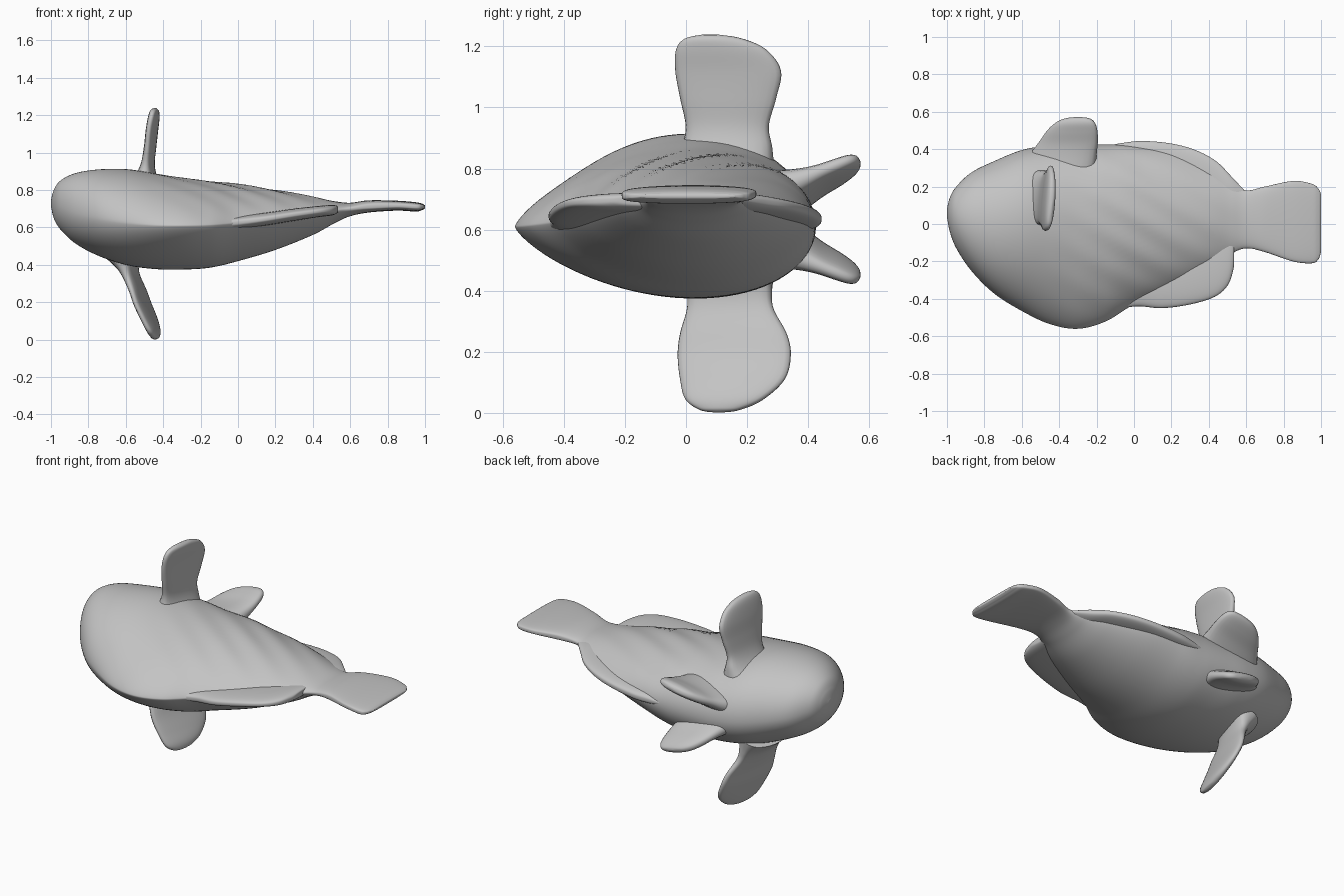
import bpy, bmesh, math
from mathutils import Vector

if "Cube" in bpy.data.objects:
    bpy.data.objects.remove(bpy.data.objects["Cube"], do_unlink=True)

grey = bpy.data.materials.new("plain_grey")
grey.use_nodes = True
COLOUR = (0.55, 0.55, 0.55, 1)
grey.diffuse_color = COLOUR
grey.node_tree.nodes["Principled BSDF"].inputs["Base Color"].default_value = COLOUR
grey.node_tree.nodes["Principled BSDF"].inputs["Roughness"].default_value = 0.7


def resample(rows, steps):
    """Smooth curve through rows of numbers."""
    out = []
    for i in range(len(rows) - 1):
        p0, p1 = rows[max(i - 1, 0)], rows[i]
        p2, p3 = rows[i + 1], rows[min(i + 2, len(rows) - 1)]
        for k in range(steps):
            t = k / steps
            out.append([b + 0.5 * t * (c - a + t * (2*a - 5*b + 4*c - d + t * (3*(b - c) + d - a)))
                        for a, b, c, d in zip(p0, p1, p2, p3)])
    return out + [list(rows[-1])]


def ramp(x, start, end):
    """Smooth step from 0 to 1."""
    t = min(max((x - start) / (end - start), 0), 1)
    return t * t * (3 - 2 * t)


def loft(name, rings):
    """Skin closed rings of points and cap both ends."""
    bm = bmesh.new()
    vs = [[bm.verts.new(p) for p in ring] for ring in rings]
    n = len(vs[0])
    for r, q in zip(vs, vs[1:]):
        for j in range(n):
            bm.faces.new((r[j], r[(j + 1) % n], q[(j + 1) % n], q[j]))
    bm.faces.new(vs[0])
    bm.faces.new(vs[-1])
    bmesh.ops.recalc_face_normals(bm, faces=bm.faces)
    me = bpy.data.meshes.new(name)
    bm.to_mesh(me)
    bm.free()
    me.materials.append(grey)
    ob = bpy.data.objects.new(name, me)
    bpy.context.collection.objects.link(ob)
    bpy.ops.object.select_all(action='DESELECT')
    ob.select_set(True)
    bpy.context.view_layer.objects.active = ob
    bpy.ops.object.shade_smooth_by_angle(angle=math.radians(60))


def lens_ring(x, y0, y1, top, bottom, edge, a, b, ripple=0.0, n=44):
    """Section across x: exponents a and b set how full it is at y0 and y1."""
    peak = a / (a + b)
    norm = peak ** a * (1 - peak) ** b
    ring = []
    for i in range(2 * n):
        s = (1 - math.cos(math.pi * i / n)) / 2
        f = (s ** a) * (max(1 - s, 0) ** b) / norm
        y = y0 + (y1 - y0) * s
        if i <= n:
            z = edge + (top - edge) * f + ripple * f * math.sin(34 * (y + 0.6 * x))
        else:
            z = edge - (edge - bottom) * f
        ring.append((x, y, z))
    return ring


def fin(name, rows, chord, steps=6, n=28):
    """Flat fin along rows of (x, y, z, half width, half thickness)."""
    chord = Vector(chord).normalized()
    span = Vector(rows[-1][:3]) - Vector(rows[0][:3])
    thick = chord.cross(span).normalized()
    rings = []
    for x, y, z, w, t in resample(rows, steps):
        ring = []
        for i in range(n):
            c, s = math.cos(2 * math.pi * i / n), math.sin(2 * math.pi * i / n)
            ring.append(Vector((x, y, z)) + chord * w * c
                        + thick * t * math.copysign(abs(s) ** 0.7, s))
        rings.append(ring)
    loft(name, rings)


# Body running into the tail: x, back y, belly y, top z, bottom z, edge z
BODY = [(-1.0, .04, .08, .745, .715, .73), (-.985, -.04, .14, .80, .65, .725),
        (-.95, -.13, .20, .85, .59, .71), (-.87, -.25, .275, .89, .515, .68),
        (-.75, -.37, .335, .91, .45, .65), (-.6, -.465, .395, .912, .40, .625),
        (-.45, -.535, .42, .89, .378, .612), (-.3, -.56, .425, .865, .375, .61),
        (-.15, -.52, .425, .847, .385, .613), (0, -.43, .42, .83, .42, .625),
        (.2, -.34, .39, .80, .48, .645), (.4, -.24, .30, .765, .56, .67),
        (.52, -.16, .22, .74, .625, .69), (.6, -.13, .18, .732, .66, .70),
        (.7, -.15, .20, .745, .68, .713), (.85, -.20, .23, .743, .69, .717),
        (.95, -.21, .215, .735, .685, .711), (.985, -.19, .19, .727, .693, .71),
        (1.0, -.15, .16, .718, .702, .71)]
rings = []
for x, y0, y1, top, bottom, edge in resample(BODY, 12):
    # Round head, wedge-shaped trunk, plate-like tail
    trunk, rear, tail = ramp(x, -.95, -.3), ramp(x, -.2, .25), ramp(x, .4, .75)
    a = (.5 + .25 * trunk) * (1 - tail) + .25 * tail
    b = (.5 + .2 * rear) * (1 - tail) + .25 * tail
    ripple = .005 * max(0, 1 - abs(x - .05) / .55)
    rings.append(lens_ring(x, y0, y1, top, bottom, edge, a, b, ripple))
loft("body_and_tail", rings)

# Rear fins along both edges: x, one edge y, other edge y, mid z, half thickness
BACK_FIN = [(-.16, -.47, -.32, .612, .012), (-.06, -.45, -.28, .62, .03),
            (.03, -.44, -.22, .63, .034), (.15, -.45, -.16, .645, .034),
            (.3, -.43, -.1, .668, .033), (.43, -.39, -.05, .685, .03),
            (.5, -.33, -.02, .692, .028), (.53, -.25, -.03, .696, .02),
            (.535, -.2, -.06, .698, .008)]
BELLY_FIN = [(-.14, .32, .42, .622, .012), (-.05, .24, .435, .628, .035),
             (.05, .2, .444, .635, .038), (.2, .16, .43, .65, .035),
             (.33, .1, .395, .665, .033), (.44, .06, .335, .68, .03),
             (.52, .04, .255, .692, .028), (.59, .05, .18, .70, .012)]
for name, rows in (("rear_back_fin", BACK_FIN), ("rear_belly_fin", BELLY_FIN)):
    loft(name, [lens_ring(x, y0, y1, z + t, z - t, z, .35, .35)
                for x, y0, y1, z, t in resample(rows, 5)])

# Side fins, one above and one below the body
fin("upper_side_fin",
    [(-.50, .13, .80, .16, .11), (-.49, .135, .87, .148, .06), (-.482, .135, .94, .137, .034),
     (-.47, .138, 1.03, .158, .028), (-.46, .138, 1.12, .174, .027), (-.45, .115, 1.19, .148, .026),
     (-.445, .09, 1.225, .095, .02), (-.443, .08, 1.238, .03, .006)], (.1, 1, 0))
fin("lower_side_fin",
    [(-.61, .14, .47, .15, .1), (-.59, .142, .40, .142, .055), (-.57, .145, .34, .145, .035),
     (-.535, .155, .26, .178, .028), (-.51, .158, .19, .189, .027), (-.475, .152, .11, .175, .026),
     (-.45, .125, .045, .13, .024), (-.44, .11, .012, .07, .016), (-.438, .105, .003, .02, .005)],
    (.2, 1, 0))

# Belly fins, mirrored about the body's middle plane
MIDDLE = .634
for name, side in (("upper_belly_fin", 1), ("lower_belly_fin", -1)):
    rows = [(-.40, .30, .07, .20, .08), (-.375, .38, .10, .18, .055),
            (-.35, .44, .127, .16, .04), (-.33, .50, .155, .137, .034),
            (-.315, .54, .175, .108, .028), (-.305, .562, .185, .07, .018),
            (-.30, .570, .188, .02, .006)]
    fin(name, [(x, y, MIDDLE + side * z, w, t) for x, y, z, w, t in rows], (.95, 0, .2 * side))
